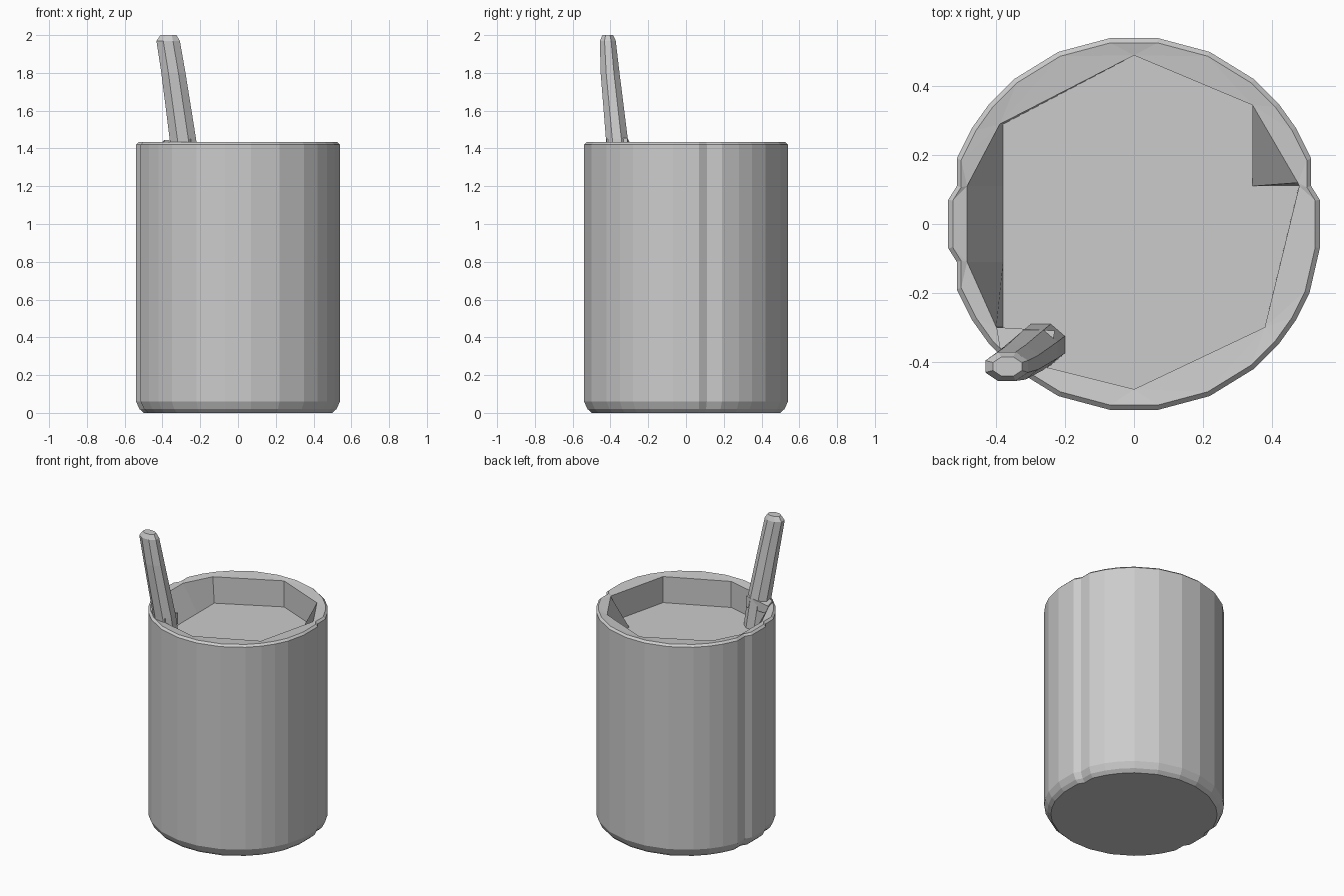
import bpy, bmesh, math

if "Cube" in bpy.data.objects:
    bpy.data.objects.remove(bpy.data.objects["Cube"])


def new_object(name, bm):
    bmesh.ops.recalc_face_normals(bm, faces=bm.faces)
    mesh = bpy.data.meshes.new(name)
    bm.to_mesh(mesh)
    bm.free()
    obj = bpy.data.objects.new(name, mesh)
    bpy.context.collection.objects.link(obj)
    return obj


def ring(bm, pts, z, s=1.0):
    return [bm.verts.new((x * s, y * s, z)) for x, y in pts]


def skin(bm, a, b):
    n = len(a)
    for i in range(n):
        bm.faces.new((a[i], a[(i + 1) % n], b[(i + 1) % n], b[i]))


def loop_edges(bm, loop):
    return [bm.edges.get((v, loop[i - 1])) for i, v in enumerate(loop)]


# Cup outline: faceted circle with small nicks on the sides
plain = [(.54, .07), (.51, .20), (.47, .28), (.42, .35), (.35, .42), (.22, .50), (.07, .54)]
nicked = [(.54, .07), (.515, .11), (.515, .19), (.47, .28), (.42, .35), (.35, .42), (.22, .50), (.07, .54)]
outline = (nicked
           + [(-x, y) for x, y in reversed(nicked)]
           + [(-x, -y) for x, y in nicked]
           + [(x, -y) for x, y in reversed(plain)])

# Opening at the rim and the matching drink surface below
opening = [(0, .49), (.345, .345), (.476, .12), (.48, .11), (.38, -.30), (0, -.48),
           (-.28, -.41), (-.40, -.30), (-.485, -.11), (-.485, .11), (-.39, .29)]
surface = [(0, .49), (.345, .345), (.345, .11), (.479, .11), (.38, -.30), (0, -.48),
           (-.28, -.41), (-.38, -.30), (-.38, -.11), (-.38, .11), (-.38, .29)]

# Cup body with chamfered foot, rim and recessed inside
bm = bmesh.new()
profile = [(0, .925), (.02, .965), (.06, 1), (1.42, 1), (1.433, .975)]
rings = [ring(bm, outline, z, s) for z, s in profile]
bm.faces.new(list(reversed(rings[0])))
for lower, upper in zip(rings, rings[1:]):
    skin(bm, lower, upper)
rim = ring(bm, opening, 1.425)
floor = ring(bm, surface, 1.25)
skin(bm, rim, floor)
bm.faces.new(floor)
bmesh.ops.triangle_fill(bm, use_beauty=True, normal=(0, 0, 1),
                        edges=loop_edges(bm, rings[-1]) + loop_edges(bm, rim))
new_object("cup", bm)

# Leaning straw, lofted through flattened octagons
bm = bmesh.new()
sections = [(-.27, -.35, 1.24, .070, .060), (-.292, -.366, 1.45, .070, .058),
            (-.342, -.402, 1.80, .064, .050), (-.370, -.414, 1.97, .062, .042),
            (-.368, -.414, 2.00, .042, .028)]
loops = []
for cx, cy, z, rx, ry in sections:
    k = 1 / math.cos(math.pi / 8)
    pts = [(cx + rx * k * math.cos(a), cy + ry * k * math.sin(a))
           for a in (math.pi * (i + .5) / 4 for i in range(8))]
    loops.append(ring(bm, pts, z))
for lower, upper in zip(loops, loops[1:]):
    skin(bm, lower, upper)
bm.faces.new(loops[-1])
bm.faces.new(loops[0])
new_object("straw", bm)

# Small web joining the straw to the rim
bm = bmesh.new()
web = [(-.40, -.30), (-.23, -.31), (-.25, -.42), (-.39, -.36)]
low = ring(bm, web, 1.38)
high = [bm.verts.new((x, y, z)) for (x, y), z in zip(web, (1.435, 1.455, 1.45, 1.445))]
skin(bm, low, high)
bm.faces.new(high)
bm.faces.new(low)
new_object("straw_web", bm)
